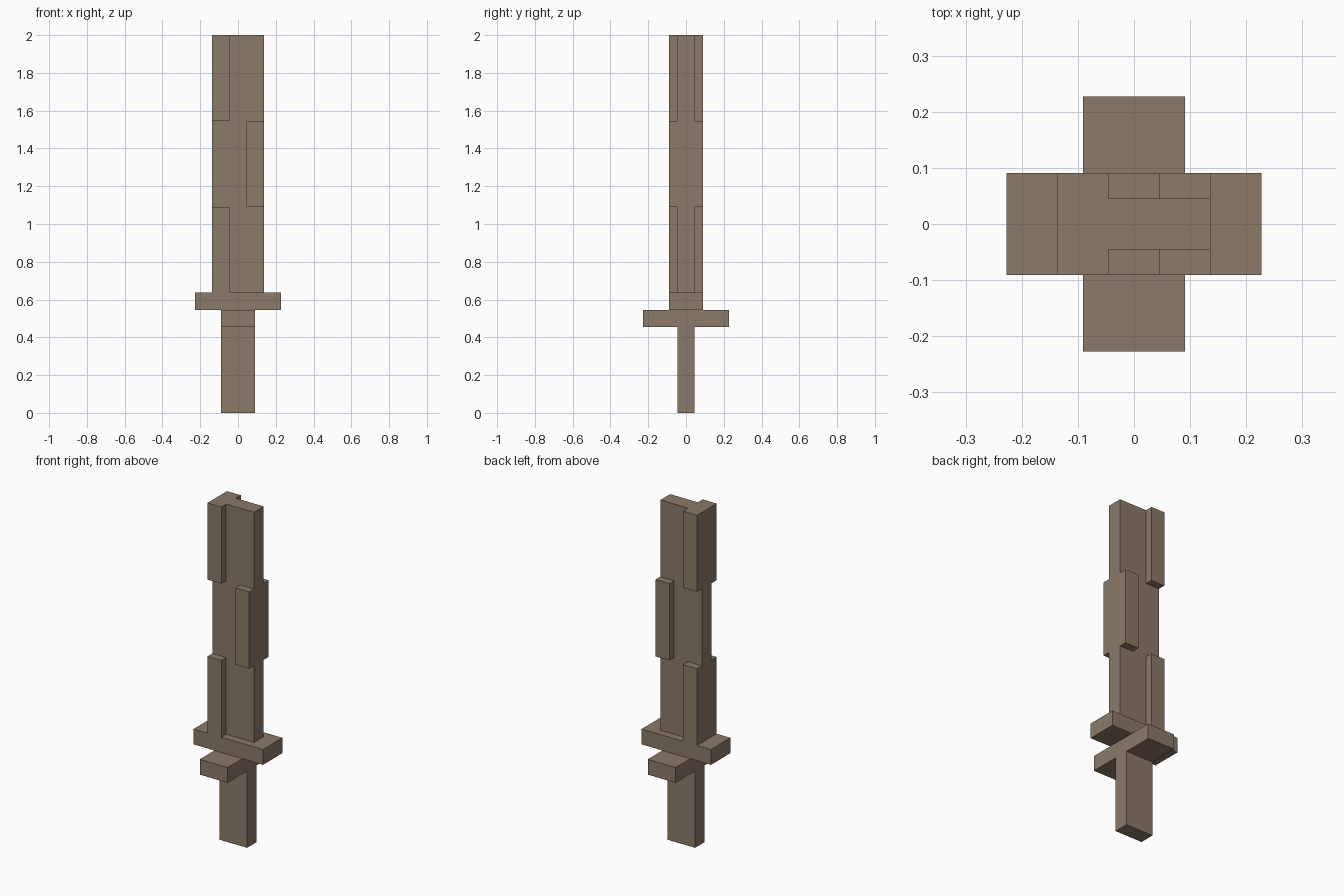
import bpy

if "Cube" in bpy.data.objects:
    bpy.data.objects.remove(bpy.data.objects["Cube"])

U = 1 / 22  # half of one block width

wood = bpy.data.materials.new("brown_wood")
wood.diffuse_color = (0.258, 0.195, 0.140, 1)
wood.use_nodes = True
wood.node_tree.nodes["Principled BSDF"].inputs["Base Color"].default_value = wood.diffuse_color


def box(name, x, y, z):
    """Box spanning the given (min, max) ranges, in block units."""
    centre = [U * (a + b) / 2 for a, b in (x, y, z)]
    size = [U * (b - a) for a, b in (x, y, z)]
    bpy.ops.mesh.primitive_cube_add(size=1, location=centre)
    ob = bpy.context.object
    ob.name = name
    ob.scale = size
    bpy.ops.object.transform_apply(location=True, rotation=False, scale=True)
    ob.data.materials.append(wood)
    return ob


# Handle
box("handle", (-2, 2), (-1, 1), (0, 10))

# Two crossed guards, one above the other
box("lower_guard", (-2, 2), (-5, 5), (10, 12))
box("upper_guard", (-5, 5), (-2, 2), (12, 14))

# Flat blade with thick edge ribs alternating left, right, left
blade = box("blade", (-3, 3), (-1, 1), (14, 44))
for i, side in enumerate((-1, 1, -1)):
    x = sorted((side, 3 * side))
    rib = box("blade_rib", x, (-2, 2), (14 + 10 * i, 24 + 10 * i))
    mod = blade.modifiers.new("join_rib", 'BOOLEAN')
    mod.operation = 'UNION'
    mod.solver = 'EXACT'
    mod.object = rib
    bpy.context.view_layer.objects.active = blade
    bpy.ops.object.modifier_apply(modifier=mod.name)
    bpy.data.objects.remove(rib)
